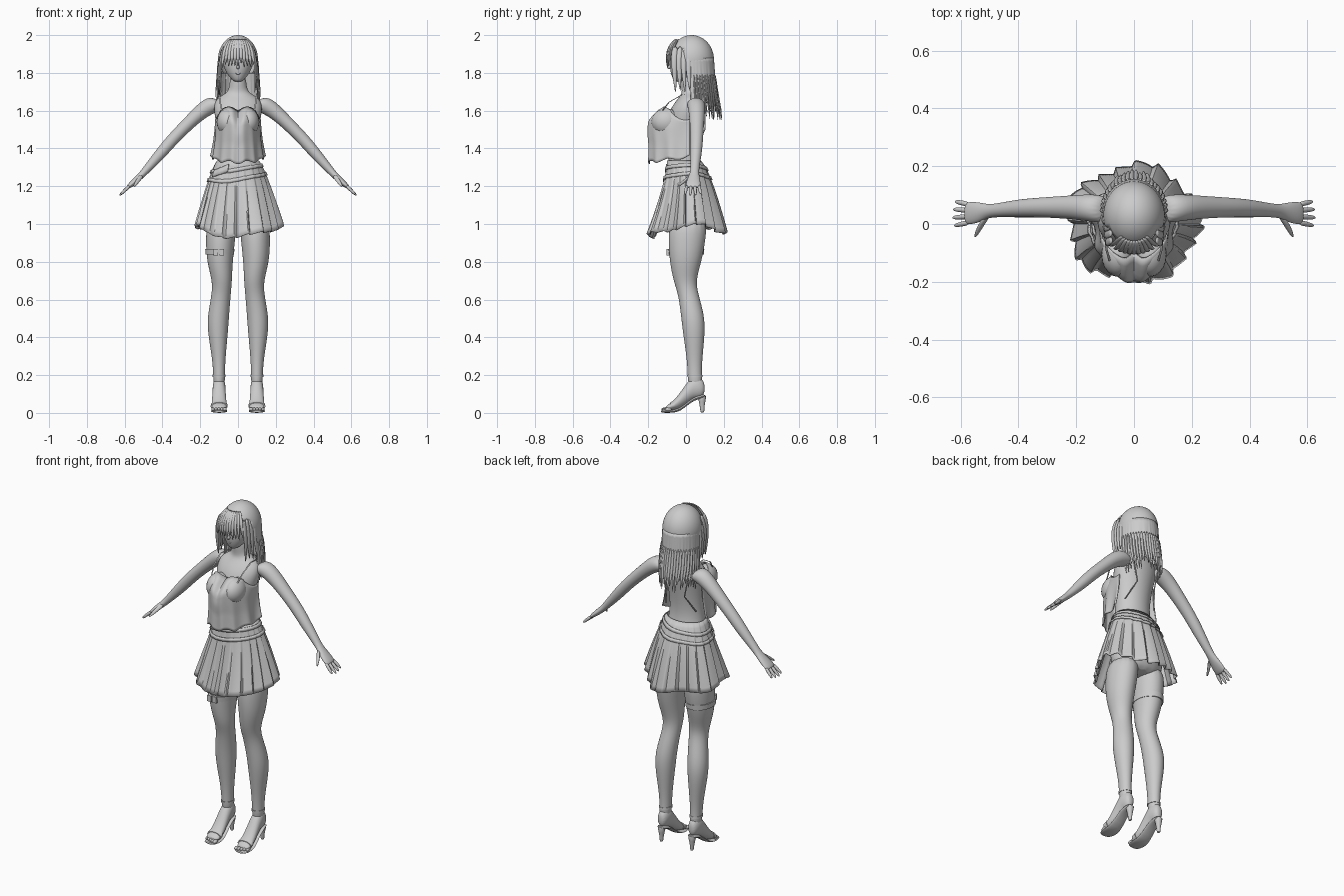
import bpy, bmesh, math, random
from math import sin, cos, pi
from mathutils import Vector

random.seed(4)
if "Cube" in bpy.data.objects:
    bpy.data.objects.remove(bpy.data.objects["Cube"])

mat = bpy.data.materials.new("plain grey")
mat.use_nodes = True
mat.diffuse_color = (0.6, 0.6, 0.6, 1)
mat.node_tree.nodes["Principled BSDF"].inputs["Base Color"].default_value = (0.6, 0.6, 0.6, 1)
X, Y, Z = Vector((1, 0, 0)), Vector((0, 1, 0)), Vector((0, 0, 1))


def finish(name, bm, mirror=False, subsurf=0, thick=0, angle=60):
    bmesh.ops.recalc_face_normals(bm, faces=bm.faces)
    mesh = bpy.data.meshes.new(name)
    bm.to_mesh(mesh)
    bm.free()
    ob = bpy.data.objects.new(name, mesh)
    bpy.context.collection.objects.link(ob)
    mesh.materials.append(mat)
    if thick:
        ob.modifiers.new("thickness", "SOLIDIFY").thickness = thick
    if subsurf:
        ob.modifiers.new("smooth", "SUBSURF").levels = subsurf
        ob.modifiers["smooth"].render_levels = subsurf
    if mirror:
        ob.modifiers.new("mirror", "MIRROR")
    bpy.ops.object.select_all(action="DESELECT")
    ob.select_set(True)
    bpy.context.view_layer.objects.active = ob
    bpy.ops.object.shade_smooth_by_angle(angle=math.radians(angle))
    return ob


def grid(bm, f, nu, nv, wrap=False, caps=False):
    """Surface f(u, v) with u, v in 0..1; wrap closes it along u."""
    cols = nu if wrap else nu + 1
    rows = [[bm.verts.new(f(i / nu, j / nv)) for i in range(cols)] for j in range(nv + 1)]
    for j in range(nv):
        for i in range(nu):
            k = (i + 1) % cols
            bm.faces.new((rows[j][i], rows[j][k], rows[j + 1][k], rows[j + 1][i]))
    if caps:
        bm.faces.new(rows[0])
        bm.faces.new(rows[-1])


def loft(bm, rows, u=X, v=Y, n=16):
    """Elliptic sections (x, y, z, half width along u, half width along v)."""
    def f(s, t):
        x, y, z, a, b = rows[round(t * (len(rows) - 1))]
        return Vector((x, y, z)) + u * a * cos(2 * pi * s) + v * b * sin(2 * pi * s)
    grid(bm, f, n, len(rows) - 1, True, True)


def lofted(name, rows, u=X, v=Y, n=16, **kw):
    bm = bmesh.new()
    loft(bm, rows, u, v, n)
    return finish(name, bm, subsurf=kw.pop("subsurf", 2), **kw)


def ball(bm, c, r, seg=20):
    made = bmesh.ops.create_uvsphere(bm, u_segments=seg, v_segments=seg // 2 + 2, radius=1)
    for p in made["verts"]:
        p.co = Vector([p.co[i] * r[i] + c[i] for i in range(3)])
    return made["verts"]


# Torso with neck, and bust
lofted("torso", [(0, .02, .96, .13, .08), (0, .02, 1.02, .165, .112), (0, .02, 1.15, .155, .118),
                 (0, -.01, 1.3, .108, .085), (0, -.015, 1.4, .1, .08), (0, -.01, 1.53, .115, .095),
                 (0, .005, 1.61, .135, .092), (0, .025, 1.665, .12, .068), (0, .025, 1.69, .065, .048),
                 (0, .02, 1.72, .045, .043), (0, .01, 1.8, .043, .043)])
bm = bmesh.new()
ball(bm, (.055, -.105, 1.54), (.058, .078, .072))
finish("bust", bm, mirror=True)

# Head, nose, lips
lofted("head", [(0, -.04, 1.752, .018, .02), (0, -.03, 1.77, .04, .042), (0, -.008, 1.81, .07, .078),
                (0, .01, 1.865, .088, .1), (0, .02, 1.92, .09, .1), (0, .02, 1.97, .055, .06)])
bm = bmesh.new()
ball(bm, (0, -.088, 1.832), (.009, .014, .012), 10)
ball(bm, (0, -.082, 1.845), (.006, .012, .025), 10)
ball(bm, (0, -.073, 1.797), (.017, .008, .006), 10)
finish("nose_and_lips", bm)

# Arms, hands and fingers
along = Vector((.72, 0, -.69))
across = Vector((.69, 0, .72))
bm = bmesh.new()
loft(bm, [(.09, .05, 1.64, .045, .045), (.14, .055, 1.632, .05, .05), (.2, .058, 1.592, .04, .043),
          (.27, .058, 1.525, .035, .038), (.34, .057, 1.455, .033, .034), (.4, .054, 1.385, .032, .032),
          (.48, .047, 1.293, .022, .023), (.51, .044, 1.26, .018, .025), (.54, .04, 1.232, .017, .037),
          (.573, .037, 1.203, .014, .04), (.585, .037, 1.192, .008, .036)], across, Y)
for i in range(4):
    y = .005 + .021 * i
    length = .075 - .008 * abs(i - 1.3)
    base = Vector((.572, y, 1.204))
    fan = along + Y * (i - 1.5) * .1
    loft(bm, [(*(base + fan * length * k), r, r) for k, r in ((0, .01), (.5, .0095), (.9, .008), (1.08, .003))],
         across, Y, 8)
loft(bm, [(.51, .025, 1.255, .014, .012), (.53, -.005, 1.23, .012, .012), (.543, -.03, 1.21, .009, .009),
          (.55, -.046, 1.198, .004, .004)], across, along, 8)
finish("arms_and_hands", bm, mirror=True, subsurf=2)

# Legs
lofted("legs", [(.085, .015, 1.04, .08, .1), (.093, .005, .92, .08, .102), (.097, -.002, .8, .07, .086),
                (.084, -.008, .7, .053, .06), (.088, .012, .63, .051, .054), (.104, .035, .52, .058, .063),
                (.107, .042, .43, .055, .06), (.102, .045, .3, .037, .043), (.1, .046, .21, .031, .037),
                (.1, .05, .13, .032, .04)], mirror=True)

# Feet, toes and heeled sandals
bm = bmesh.new()
loft(bm, [(.1, .1, .13, .018, .03), (.1, .075, .135, .032, .058), (.1, .04, .14, .035, .062),
          (.1, 0, .1, .036, .055), (.1, -.04, .056, .04, .038), (.1, -.08, .032, .042, .02),
          (.1, -.11, .024, .036, .012)], X, Z, 14)
finish("feet", bm, mirror=True, subsurf=2)
bm = bmesh.new()
for i in range(5):
    ball(bm, (.07 + .0155 * i, -.112 + .006 * max(i - 1, 0), .019), (.0085 if i else .011, .018, .01), 10)
finish("toes", bm, mirror=True)
bm = bmesh.new()
loft(bm, [(.1, .105, .09, .024, .012), (.1, .06, .083, .033, .01), (.1, .02, .06, .034, .009),
          (.1, -.03, .016, .04, .009), (.1, -.07, .008, .046, .008), (.1, -.11, .008, .044, .008),
          (.1, -.135, .008, .028, .007)], X, Z, 12)
loft(bm, [(.1, .085, .1, .03, .028), (.1, .085, .06, .016, .017), (.1, .086, .02, .01, .011),
          (.1, .087, 0, .01, .011)], n=12)
finish("sandal_soles_and_heels", bm, mirror=True, subsurf=1, angle=40)
bm = bmesh.new()
loft(bm, [(.1, .047, .19, .034, .04), (.1, .046, .202, .034, .04)], n=24)
loft(bm, [(.1, -.062, .042, .044, .025), (.1, -.082, .034, .045, .022)], X, Z, 24)
finish("sandal_straps", bm, mirror=True)


# Pleated skirt: a is the angle from +x, t runs from waist to hem
def skirt_point(a, t, grow=0.0):
    pleat = (a * 20 / (2 * pi) + .12 * sin(3 * a)) % 1
    fold = (pleat if pleat < .85 else (1 - pleat) * 5.6) - .45
    wave = t * (.024 * fold + .012 * sin(5 * a + 1))
    rx = .112 + .118 * t ** .8 + wave + grow
    ry = (.08 + .125 * t ** .7 if sin(a) > 0 else .1 + .1 * t ** 1.4) + wave + grow
    hem = .945 + .045 * cos(a) ** 2 + .012 * sin(4 * a) + .012 * fold + .012 * sin(a)
    return Vector((rx * cos(a), ry * sin(a), 1.335 + (hem - 1.335) * t))


bm = bmesh.new()
grid(bm, lambda u, v: skirt_point(2 * pi * u, v), 200, 14, True)
finish("pleated_skirt", bm, thick=.004, angle=40)

# Hanging hip belts, lower on the right side
bm = bmesh.new()
for drop in (.04, .17):
    grid(bm, lambda u, v: skirt_point(2 * pi * u, drop + .05 * v + .05 * (1 - cos(2 * pi * u)), .007), 96, 1, True)
finish("hip_belts", bm, thick=.005)
bm = bmesh.new()
grid(bm, lambda u, v: skirt_point(pi * (1.18 + .2 * u), .14 + .1 * v - .1 * u, .012), 8, 2)
finish("belt_flap", bm, thick=.006)


# Loose camisole, open at the back
def camisole_point(u, v):
    a = pi * (.93 + 1.14 * u)
    front = max(0, -sin(a))
    side = abs(cos(a))
    bulge = sin(pi * min(1, v * 1.5)) * .022
    top = 1.6 + .022 * sin(pi * min(1, side * 1.25)) - .05 * max(0, side - .75) * 4
    rx = .122 + .02 * v ** 2 + .007 * v * sin(11 * a)
    ry = .125 + .075 * min(1, v * 4) ** .7 + bulge * .3 + .005 * v * sin(13 * a)
    cleft = .022 * math.exp(-(cos(a) / .16) ** 2) * max(0, 1 - v * 2.2)
    hem = 1.325 + .03 * (1 - front) + .008 * sin(9 * a)
    return Vector((rx * cos(a), (ry - cleft) * sin(a) if sin(a) < 0 else .09 * sin(a), top + (hem - top) * v))


bm = bmesh.new()
grid(bm, camisole_point, 72, 18)
finish("camisole", bm, thick=.005)
bm = bmesh.new()
loft(bm, [(.085, -.125, 1.6, .004, .004), (.095, -.09, 1.645, .004, .004), (.1, -.02, 1.685, .004, .004),
          (.1, .06, 1.68, .004, .004), (.085, .1, 1.62, .004, .004), (.06, .1, 1.5, .004, .004),
          (.1, .045, 1.4, .004, .004)], n=6)
finish("shoulder_straps", bm, mirror=True)

# Thigh band with buckle on the right leg
bm = bmesh.new()
loft(bm, [(-.096, 0, .868, .0775, .097), (-.097, 0, .838, .0755, .094)], n=32)
for x in (-.118, -.086):
    for v in bmesh.ops.create_cube(bm, size=1)["verts"]:
        v.co = Vector((v.co.x * .026 + x, v.co.y * .014 - .095, v.co.z * .036 + .85))
finish("thigh_band", bm, angle=30)

# Hair cap with the face left open
bm = bmesh.new()
ball(bm, (0, .03, 1.87), (.106, .118, .13), 48)
gone = [v for v in bm.verts if (v.co.y < -.02 and v.co.z < 1.925) or v.co.z < 1.79]
bmesh.ops.delete(bm, geom=gone, context="VERTS")
finish("hair_cap", bm, thick=.006)


# Long back hair with a ragged hem
def back_hair(u, v):
    a = pi * (-.03 + 1.06 * u)
    hem = 1.64 + .025 * sin(23 * a) + .02 * sin(37 * a)
    r = 1 + .012 * sin(40 * a) * v
    return Vector(((.105 + .008 * v) * r * cos(a), .03 + .01 * v + (.118 + .006 * v) * r * sin(a), 1.88 + (hem - 1.88) * v))


bm = bmesh.new()
grid(bm, back_hair, 90, 12)
finish("back_hair", bm, thick=.006)

# Loose locks: behind, beside the face, and the fringe
bm = bmesh.new()
for i in range(24):
    a = pi * (.02 + .96 * i / 23)
    x, y, out = cos(a), sin(a), random.uniform(0, .02)
    low = random.uniform(1.53, 1.6)
    loft(bm, [(.107 * x, .033 + .12 * y, 1.8, .008, .006), (.111 * x, .04 + .124 * y, 1.7, .012, .007),
              (.108 * x, .045 + (.126 + out / 2) * y, 1.63, .009, .006),
              (.1 * x, .05 + (.125 + out) * y, low, .002, .002)], n=6)
for s in (-1, 1):
    for k in range(4):
        y = -.065 + .025 * k
        loft(bm, [(s * .075, y + .01, 1.945, .008, .016), (s * (.094 + .003 * k), y, 1.87, .009, .017),
                  (s * (.094 + .004 * k), y + .005, 1.78, .008, .013),
                  (s * (.088 + .008 * k), y + .01, 1.69 + .012 * (k % 2), .002, .002)], n=8)
for i in range(11):
    x = -.08 + .016 * i
    y = -.1 * math.sqrt(1 - (x / .115) ** 2)
    loft(bm, [(x * .5, y * .55, 1.982, .01, .006), (x * .8, y * .92, 1.94, .013, .007),
              (x, y - .004, 1.885, .01, .006), (x * 1.05, y, random.uniform(1.82, 1.85), .002, .002)], n=8)
finish("hair_locks", bm, subsurf=1)
